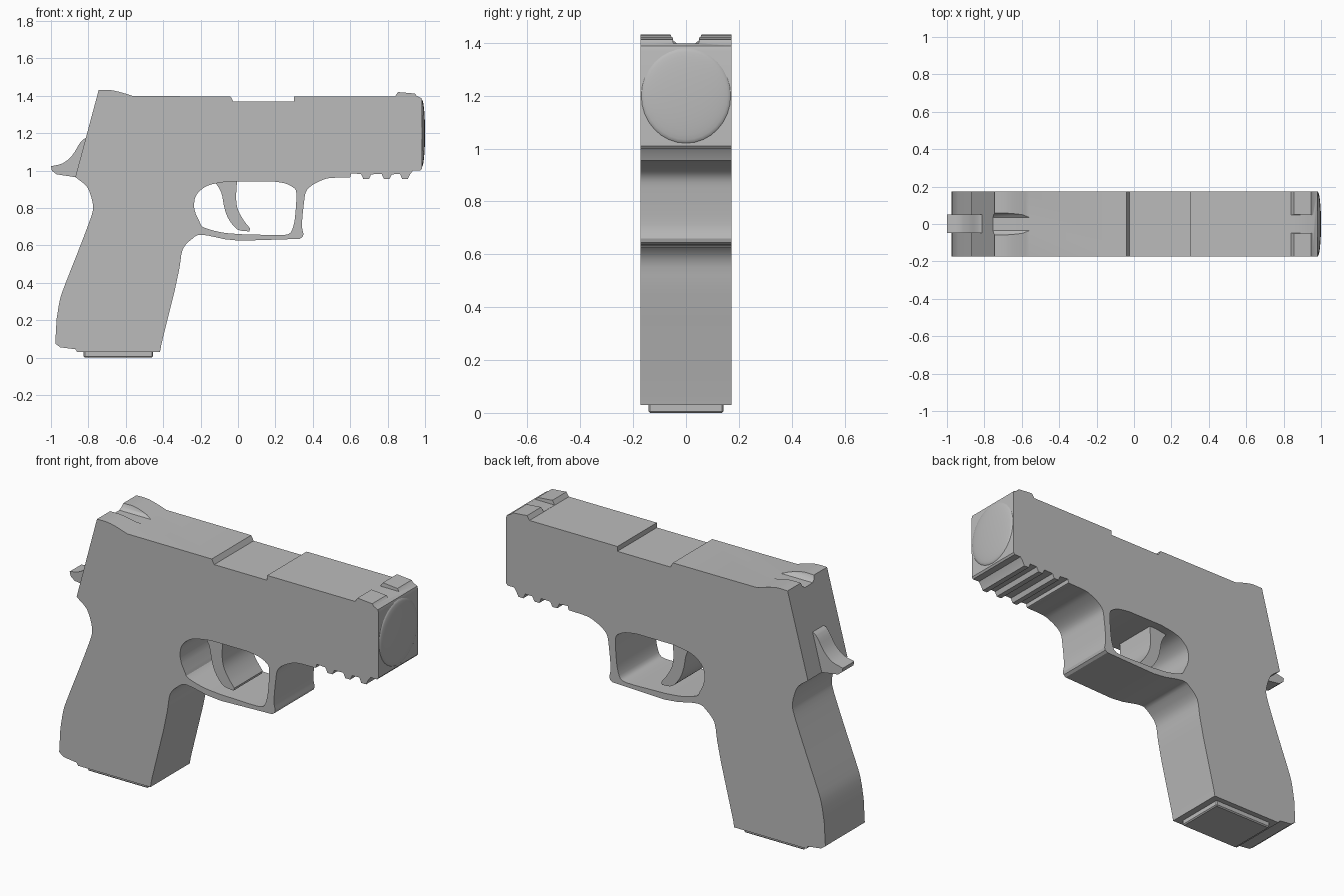
import bpy, bmesh, math
from mathutils import Vector, Matrix

cube = bpy.data.objects.get("Cube")
if cube:
    bpy.data.objects.remove(cube, do_unlink=True)

grey = bpy.data.materials.new("plain_grey")
grey.use_nodes = True
grey.diffuse_color = (.5, .5, .5, 1)
grey.node_tree.nodes["Principled BSDF"].inputs["Base Color"].default_value = grey.diffuse_color

HALF_WIDTH = .173


def smooth(points, steps=3):
    """Round a run of points with a Catmull-Rom curve through them."""
    pts = [Vector(p) for p in points]
    pts = [2 * pts[0] - pts[1]] + pts + [2 * pts[-1] - pts[-2]]
    out = []
    for a, b, c, d in zip(pts, pts[1:], pts[2:], pts[3:]):
        for i in range(steps):
            t = i / steps
            out.append(tuple(.5 * (2 * b + (c - a) * t + (2 * a - 5 * b + 4 * c - d) * t * t
                                   + (3 * b - a - 3 * c + d) * t ** 3)))
    return out + [tuple(points[-1])]


def finish(name, bm):
    bmesh.ops.recalc_face_normals(bm, faces=bm.faces)
    mesh = bpy.data.meshes.new(name)
    bm.to_mesh(mesh)
    bm.free()
    mesh.materials.append(grey)
    obj = bpy.data.objects.new(name, mesh)
    bpy.context.collection.objects.link(obj)
    return obj


def prism(name, outline, start, end, axis="y"):
    """Extrude an outline, drawn in the plane across the axis and z."""
    bm = bmesh.new()

    def place(u, z, depth):
        return (u, depth, z) if axis == "y" else (depth, u, z)

    verts = [bm.verts.new(place(u, z, start)) for u, z in outline]
    face = bm.faces.new(verts)
    new = bmesh.ops.extrude_face_region(bm, geom=[face])["geom"]
    shift = Vector(place(0, 0, end - start))
    bmesh.ops.translate(bm, vec=shift, verts=[g for g in new if isinstance(g, bmesh.types.BMVert)])
    return finish(name, bm)


def select(obj):
    bpy.ops.object.select_all(action="DESELECT")
    obj.select_set(True)
    bpy.context.view_layer.objects.active = obj


def cut(obj, cutter):
    cutter.hide_render = True
    mod = obj.modifiers.new("cut", "BOOLEAN")
    mod.operation, mod.solver, mod.object = "DIFFERENCE", "EXACT", cutter
    select(obj)
    bpy.ops.object.modifier_apply(modifier=mod.name)
    bpy.data.objects.remove(cutter, do_unlink=True)


def shade(obj, degrees=30):
    select(obj)
    bpy.ops.object.shade_smooth_by_angle(angle=math.radians(degrees))


# Slide top: rear sight hump, ejection step, front sight, muzzle end
slide_top = smooth([(-.745, 1.43), (-.68, 1.43), (-.62, 1.417), (-.56, 1.398)])
slide_top += [(-.04, 1.397), (-.025, 1.37), (.3, 1.37), (.3, 1.397), (.84, 1.397),
              (.855, 1.42), (.945, 1.412), (.955, 1.4), (.98, 1.388), (.985, 1.37),
              (.983, 1.01), (.975, 1), (.935, 1)]

# Accessory rail teeth, front to back
rail = []
for x in (.893, .795, .685):
    rail += [(x + .027, .98), (x + .015, .955), (x - .015, .955), (x - .027, .982)]
rail += [(.605, .985), (.6, .965)]

# Underside: frame, guard front and guard bottom
guard = smooth([(.595, .963), (.49, .96), (.44, .945), (.39, .917), (.363, .885),
                (.353, .83), (.342, .715), (.35, .66)])
guard += [(.345, .645), (.33, .635), (.01, .625)]
guard += smooth([(-.07, .633), (-.195, .657), (-.245, .635), (-.295, .58),
                 (-.312, .485), (-.337, .365)])

# Grip base and backstrap
grip = [(-.41, .07), (-.417, .03), (-.86, .03), (-.87, .045), (-.95, .055), (-.977, .075)]
grip += smooth([(-.97, .205), (-.952, .31), (-.925, .39), (-.86, .555), (-.81, .685),
                (-.78, .77), (-.775, .81), (-.785, .86), (-.81, .917), (-.87, .965)])

body = prism("body", slide_top + rail + guard + grip, -HALF_WIDTH, HALF_WIDTH)

# Trigger guard opening
opening = smooth([(-.225, .765), (-.235, .81), (-.225, .865), (-.185, .907), (-.135, .928),
                  (-.045, .943)])
opening += smooth([(.18, .943), (.25, .932), (.295, .91), (.312, .88), (.307, .77),
                   (.295, .7), (.27, .66), (.195, .655)])
opening += smooth([(.01, .66), (-.09, .67), (-.185, .697), (-.205, .725)])
cut(body, prism("opening_cutter", opening, -1, 1))

# Sight notches
rear_notch = [(-.066, 1.45), (-.05, 1.41), (-.035, 1.398), (.035, 1.398), (.05, 1.41), (.066, 1.45)]
cut(body, prism("rear_notch_cutter", rear_notch, -.9, -.5, "x"))
front_notch = [(-.052, 1.45), (-.048, 1.398), (.048, 1.398), (.052, 1.45)]
cut(body, prism("front_notch_cutter", front_notch, .8, 1.1, "x"))
shade(body)

# Trigger
trigger = smooth([(-.13, .95), (-.09, .885), (-.075, .81), (-.055, .75), (-.02, .7),
                  (.01, .68), (.06, .675)])
trigger += smooth([(.065, .69), (.03, .735), (0, .79), (-.01, .85), (-.005, .95)])
shade(prism("trigger", trigger, -.125, .125))

# Hammer
hammer = smooth([(-1, 1.023), (-.935, 1.04), (-.885, 1.083), (-.85, 1.14), (-.83, 1.165)])
hammer += [(-.812, 1.175), (-.79, 1.17), (-.84, .975), (-.87, .965), (-.97, .98), (-.995, 1)]
shade(prism("hammer", hammer, -.048, .052))

# Magazine base plate
plate = prism("magazine_base", [(-.825, 0), (-.455, 0), (-.455, .04), (-.825, .04)], -.142, .142)
bevel = plate.modifiers.new("soft_edge", "BEVEL")
bevel.width, bevel.segments = .006, 1

# Gently domed muzzle face
bm = bmesh.new()
bmesh.ops.create_uvsphere(bm, u_segments=32, v_segments=16, radius=1,
                          matrix=Matrix.Rotation(math.pi / 2, 4, "Y"))
bmesh.ops.delete(bm, geom=[v for v in bm.verts if v.co.x < -.01], context="VERTS")
bmesh.ops.scale(bm, vec=(.017, .17, .18), verts=bm.verts)
bmesh.ops.translate(bm, vec=(.983, 0, 1.2), verts=bm.verts)
shade(finish("muzzle_face", bm), 60)
